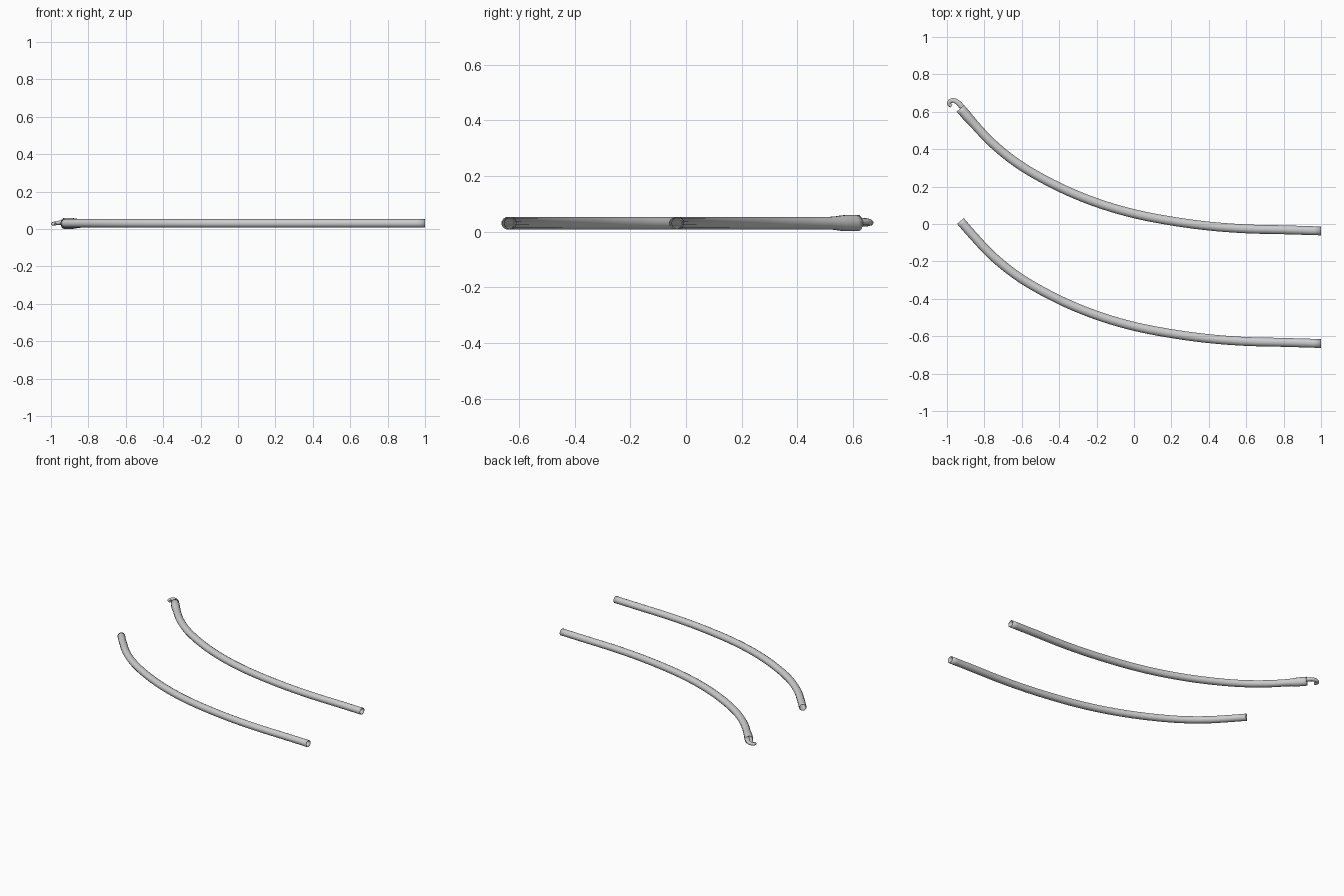
import bpy, bmesh, math
from mathutils import Vector

if "Cube" in bpy.data.objects:
    bpy.data.objects.remove(bpy.data.objects["Cube"])


def smooth_path(pts, steps):
    """Catmull-Rom curve through rows of any length."""
    p = [Vector(q) for q in pts]
    p = [2 * p[0] - p[1]] + p + [2 * p[-1] - p[-2]]
    out = []
    for i in range(1, len(p) - 2):
        a, b, c, d = p[i - 1:i + 3]
        for s in range(steps):
            t = s / steps
            out.append(0.5 * (2 * b + (c - a) * t + (2 * a - 5 * b + 4 * c - d) * t * t
                              + (3 * b - a - 3 * c + d) * t ** 3))
    return out + [p[-2]]


def sweep(name, path, section, sides, cap, wall=0):
    """Sweep an ellipse along path; section(point, f) gives half width and half height."""
    bm = bmesh.new()
    rings = []
    n = len(path)
    for i, c in enumerate(path):
        t = (path[min(i + 1, n - 1)] - path[max(i - 1, 0)]).normalized()
        side = Vector((0, 0, 1)).cross(t).normalized()
        up = t.cross(side)
        w, h = section(c, i / (n - 1))
        ring = []
        for k in range(sides):
            a = 2 * math.pi * (k + 0.5) / sides
            ring.append(bm.verts.new(c + side * w * math.cos(a) + up * h * math.sin(a)))
        rings.append(ring)
    for r0, r1 in zip(rings, rings[1:]):
        for k in range(sides):
            j = (k + 1) % sides
            bm.faces.new((r0[k], r0[j], r1[j], r1[k]))
    if cap:
        bm.faces.new(rings[0])
        bm.faces.new(rings[-1])
    bmesh.ops.recalc_face_normals(bm, faces=bm.faces)
    mesh = bpy.data.meshes.new(name)
    bm.to_mesh(mesh)
    bm.free()
    ob = bpy.data.objects.new(name, mesh)
    bpy.context.collection.objects.link(ob)
    if wall:
        m = ob.modifiers.new("wall", 'SOLIDIFY')
        m.thickness = wall
        m.offset = -1
    bpy.ops.object.select_all(action='DESELECT')
    ob.select_set(True)
    bpy.context.view_layer.objects.active = ob
    bpy.ops.object.shade_smooth_by_angle(angle=math.radians(50))
    return ob


Z = 0.03
bend = [(1, -0.037), (0.8, -0.031), (0.6, -0.026), (0.4, -0.011), (0.2, 0.016),
        (0, 0.055), (-0.2, 0.114), (-0.4, 0.197), (-0.6, 0.308), (-0.75, 0.425),
        (-0.86, 0.54), (-0.928, 0.618)]


# Upper tube, flared near the hook
def flared(c, f):
    t = min(max((c.y - 0.53) / 0.04, 0), 1)
    return 0.0245 + 0.003 * t, 0.0235 + 0.0065 * t


upper = smooth_path([(x, y, Z) for x, y in bend], 5)
sweep("hooked_tube", upper, flared, 12, False, 0.004)

# Lower tube, plain
lower = smooth_path([(x, y - 0.602, Z) for x, y in bend], 5)
sweep("plain_tube", lower, lambda c, f: (0.0245, 0.0235), 12, False, 0.004)

# Curled hook at the flared end
hook = smooth_path([(-0.895, 0.596, 0.036), (-0.925, 0.632, 0.036), (-0.945, 0.652, 0.035),
                    (-0.967, 0.661, 0.032), (-0.985, 0.654, 0.029), (-0.988, 0.640, 0.027),
                    (-0.976, 0.631, 0.026)], 4)
sweep("hook", hook, lambda c, f: (0.016 - 0.006 * f, 0.014 - 0.006 * f), 10, True)
